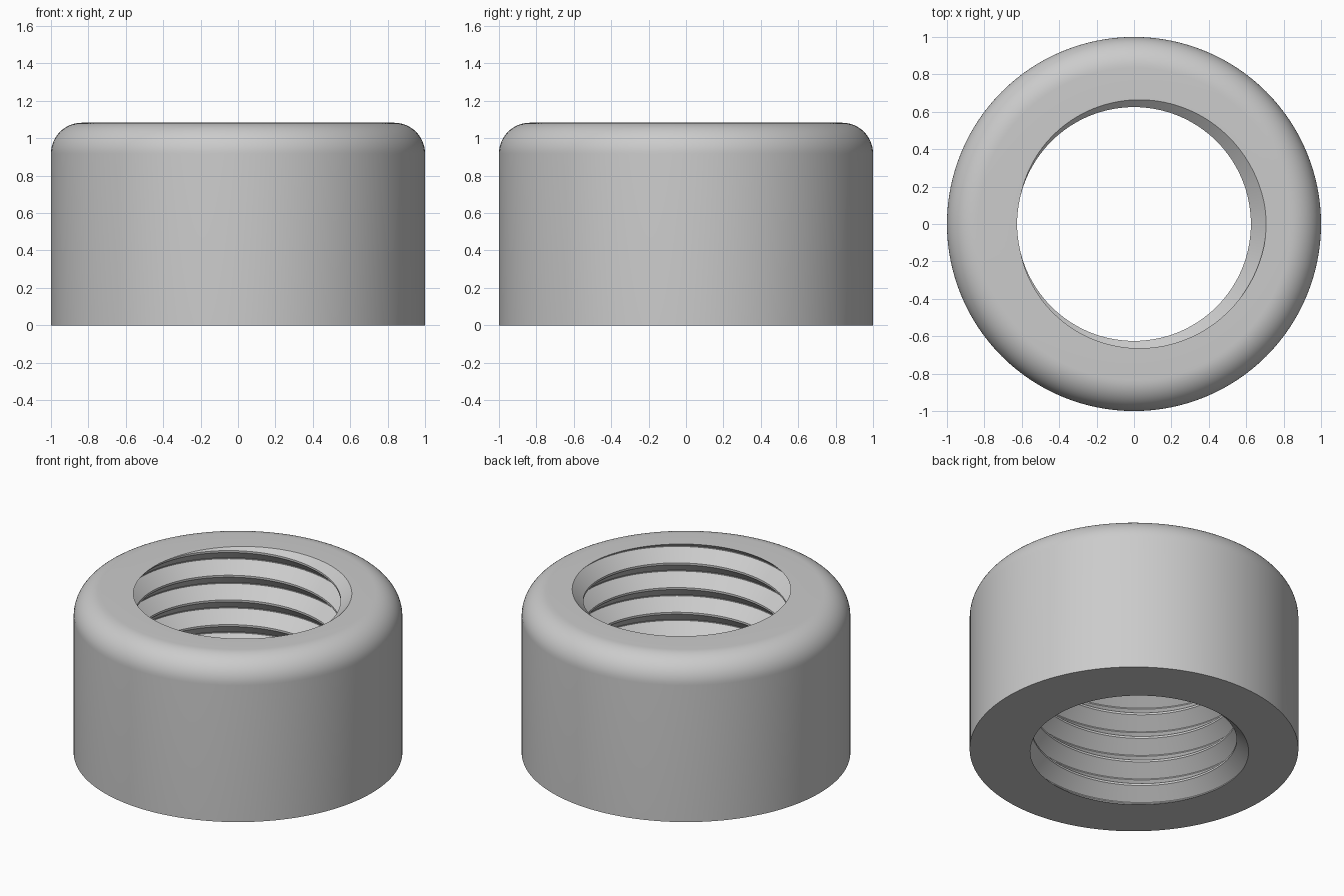
import bpy
import bmesh
import math

HEIGHT = 1.083
OUTER = 1.0
FILLET = 0.165
CREST_R, ROOT_R = 0.625, 0.706     # thread minor and major radius
PITCH = HEIGHT / 6.54
ROOT_HALF, CREST_START = 0.02, 0.46  # flats, as fractions of the pitch
SEGMENTS = 128
FILLET_STEPS = 14

cube = bpy.data.objects.get("Cube")
if cube:
    bpy.data.objects.remove(cube, do_unlink=True)


def make_material(name, value):
    mat = bpy.data.materials.new(name)
    mat.use_nodes = True
    colour = (value, value, value, 1.0)
    mat.diffuse_color = colour
    mat.node_tree.nodes["Principled BSDF"].inputs["Base Color"].default_value = colour
    return mat


def thread_radius(z, turn):
    """Bore radius at a height, for an angle given in turns."""
    u = (z - HEIGHT) / PITCH - turn
    d = abs(u - round(u))
    t = (d - ROOT_HALF) / (CREST_START - ROOT_HALF)
    return ROOT_R + (CREST_R - ROOT_R) * min(max(t, 0.0), 1.0)


def outer_profile():
    """Straight wall with a rounded top shoulder, as (radius, z)."""
    points = [(OUTER, 0.0)]
    for i in range(FILLET_STEPS + 1):
        a = math.pi / 2 * i / FILLET_STEPS
        points.append((OUTER - FILLET + FILLET * math.cos(a),
                       HEIGHT - FILLET + FILLET * math.sin(a)))
    return points


def bore_profile(turn):
    """Thread corners from top to bottom, clamped to the two end faces."""
    points = []
    for n in range(2, -10, -1):
        for offset in (CREST_START, ROOT_HALF, -ROOT_HALF, -CREST_START):
            z = HEIGHT + PITCH * (turn + n + offset)
            z = min(max(z, 0.0), HEIGHT)
            points.append((thread_radius(z, turn), z))
    return points


# Sweep the closed section around the axis while the thread climbs
bm = bmesh.new()
columns = []
for k in range(SEGMENTS + 1):
    turn = k / SEGMENTS
    angle = math.tau * turn
    section = outer_profile() + bore_profile(turn)
    columns.append([bm.verts.new((r * math.cos(angle), r * math.sin(angle), z))
                    for r, z in section])

for a, b in zip(columns, columns[1:]):
    for j in range(len(a)):
        i = j - 1
        bm.faces.new((a[i], b[i], b[j], a[j]))

# Weld the seam and the clamped thread ends
bmesh.ops.remove_doubles(bm, verts=bm.verts, dist=0.00002)
bmesh.ops.recalc_face_normals(bm, faces=bm.faces)

mesh = bpy.data.meshes.new("threaded_collar")
bm.to_mesh(mesh)
bm.free()
mesh.materials.append(make_material("light grey", 0.6))
collar = bpy.data.objects.new("threaded_collar", mesh)
bpy.context.collection.objects.link(collar)

bpy.ops.object.select_all(action='DESELECT')
collar.select_set(True)
bpy.context.view_layer.objects.active = collar
bpy.ops.object.shade_smooth_by_angle(angle=math.radians(30))
